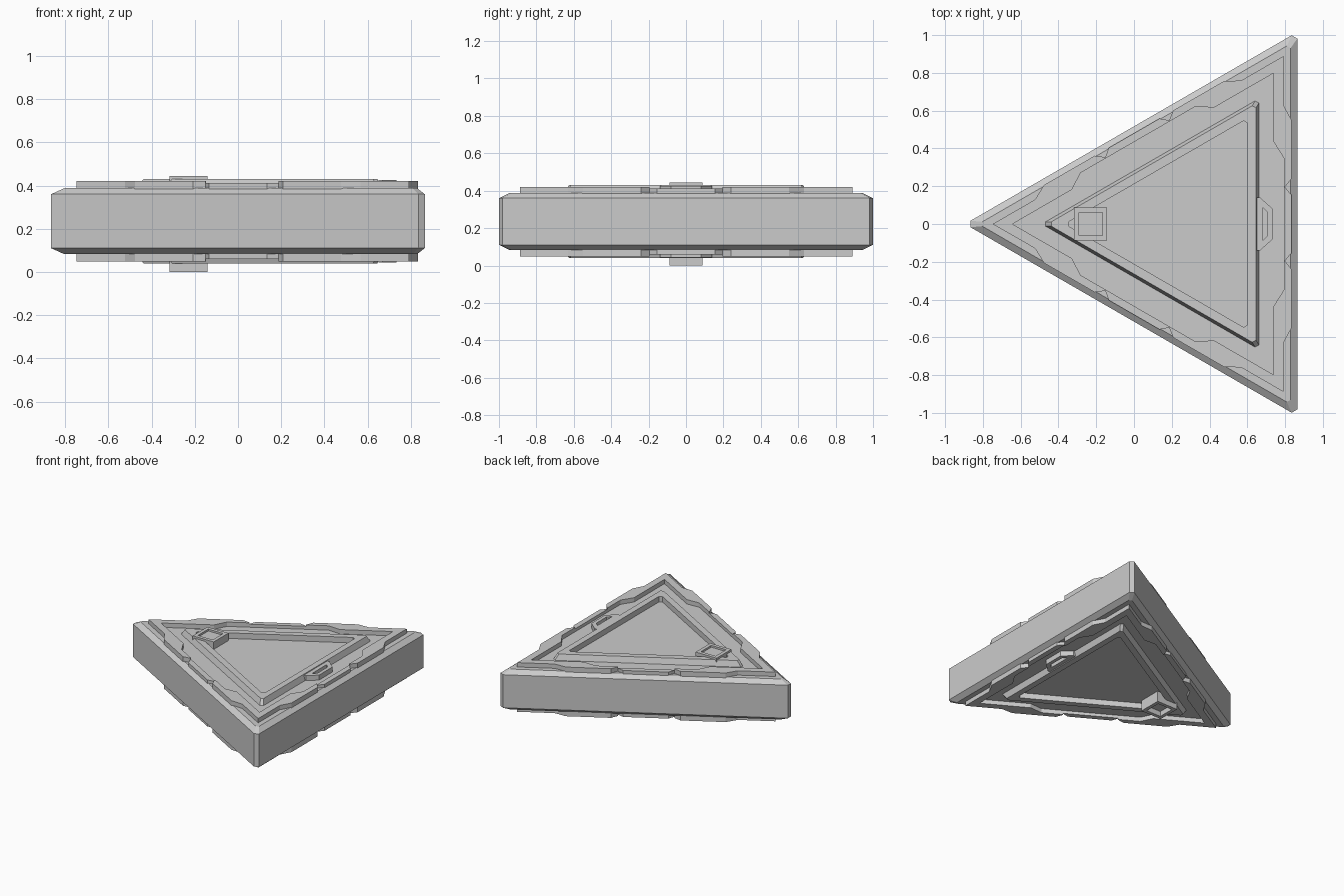
import bpy, bmesh, math
from mathutils import Matrix, Vector

cube = bpy.data.objects.get("Cube")
if cube:
    bpy.data.objects.remove(cube, do_unlink=True)

grey = bpy.data.materials.new("plain_grey")
grey.use_nodes = True
grey.diffuse_color = (0.6, 0.6, 0.6, 1)
grey.node_tree.nodes["Principled BSDF"].inputs["Base Color"].default_value = grey.diffuse_color

CENTRE_X, MID = 0.278, 0.235   # triangle centre and mid-height
RADIUS, FLOOR = 0.5867, 0.153  # inradius of the slab, half height of its faces


def turn(points, side):
    """Points (distance from centre, position along side) turned to one of 3 sides."""
    rot = Matrix.Rotation(side * math.tau / 3, 2)
    return [rot @ Vector(p) for p in points]


def triangle(r, cut):
    """Triangle of inradius r with each corner cut off."""
    t = r * math.sqrt(3) - cut / math.cos(math.pi / 6)
    return [p for s in range(3) for p in turn([(r, -t), (r, t)], s)]


def loft(name, rings, cap_start=True, cap_end=True):
    """Join rings of (outline, height above mid-plane) into one mesh."""
    bm = bmesh.new()
    loops = [[bm.verts.new((p[0] + CENTRE_X, p[1], MID + h)) for p in outline]
             for outline, h in rings]
    for a, b in zip(loops, loops[1:]):
        n = len(a)
        for i in range(n):
            bm.faces.new((a[i], a[(i + 1) % n], b[(i + 1) % n], b[i]))
    if cap_start:
        bm.faces.new(loops[0][::-1])
    if cap_end:
        bm.faces.new(loops[-1])
    bmesh.ops.recalc_face_normals(bm, faces=bm.faces)
    mesh = bpy.data.meshes.new(name)
    bm.to_mesh(mesh)
    bm.free()
    mesh.materials.append(grey)
    ob = bpy.data.objects.new(name, mesh)
    bpy.context.collection.objects.link(ob)
    return ob


def frame(name, outer, inner, top, inner_floor, s):
    """Raised block with a sunken opening."""
    loft(name, [(outer, s * 0.145), (outer, s * top), (inner, s * top), (inner, s * inner_floor)])


def square(x, half):
    return [(x - half, -half), (x + half, -half), (x + half, half), (x - half, half)]


# Slab with chamfered rims
rim = triangle(RADIUS - 0.036, 0.02)
wall = triangle(RADIUS, 0.03)
loft("slab", [(rim, -FLOOR), (wall, -0.125), (wall, 0.125), (rim, FLOOR)])

# Corner trim: half outline from the notch to the mitred corner, then mirrored
half_outer = [(0.521, 0.195), (0.556, 0.24), (0.556, 0.55), (0.513, 0.63), (0.513, 0.889)]
half_inner = [(0.461, 0.798), (0.461, 0.435), (0.515, 0.35), (0.515, 0.195)]


def flip(points):
    return [(d, -t) for d, t in reversed(points)]


for face, s in (("top", 1), ("bottom", -1)):
    # Ridge round the sunken panel, sloped on the outside
    low, crest, inside = triangle(0.383, 0.02), triangle(0.368, 0.02), triangle(0.322, 0.02)
    loft(face + "_ridge", [(low, s * FLOOR), (crest, s * 0.195), (inside, s * 0.195),
                           (inside, s * FLOOR)], False, False)

    for side in range(3):
        # Chevron that wraps one corner
        outline = (turn(half_outer, side) + turn(flip(half_outer)[1:], side + 1)
                   + turn(flip(half_inner), side + 1) + turn(half_inner[1:], side))
        # corner strip ends where the two mirrored inner halves meet
        clean = []
        for p in outline:
            if not any((p - q).length < 0.004 for q in clean):
                clean.append(p)
        loft(f"{face}_corner_trim_{side + 1}", [(clean, s * 0.145), (clean, s * 0.186)])

        # Lower strip at the middle of each side
        strip = [(0.515, -0.195), (0.521, -0.195), (0.555, -0.155),
                 (0.555, 0.155), (0.521, 0.195), (0.515, 0.195)]
        strip = turn(strip, side)
        loft(f"{face}_middle_strip_{side + 1}", [(strip, s * 0.145), (strip, s * 0.176)])

    # Slotted tab on the ridge
    tab = [(0.372, -0.14), (0.39, -0.14), (0.457, -0.08), (0.457, 0.08), (0.39, 0.14), (0.372, 0.14)]
    slot = [(0.402, -0.085), (0.406, -0.085), (0.43, -0.06), (0.43, 0.06), (0.406, 0.085), (0.402, 0.085)]
    frame(face + "_tab", tab, slot, 0.191, 0.155, s)

    # Square socket near the point
    frame(face + "_socket", square(-0.508, 0.088), square(-0.508, 0.062),
          0.21 if s > 0 else 0.235, 0.196, s)
